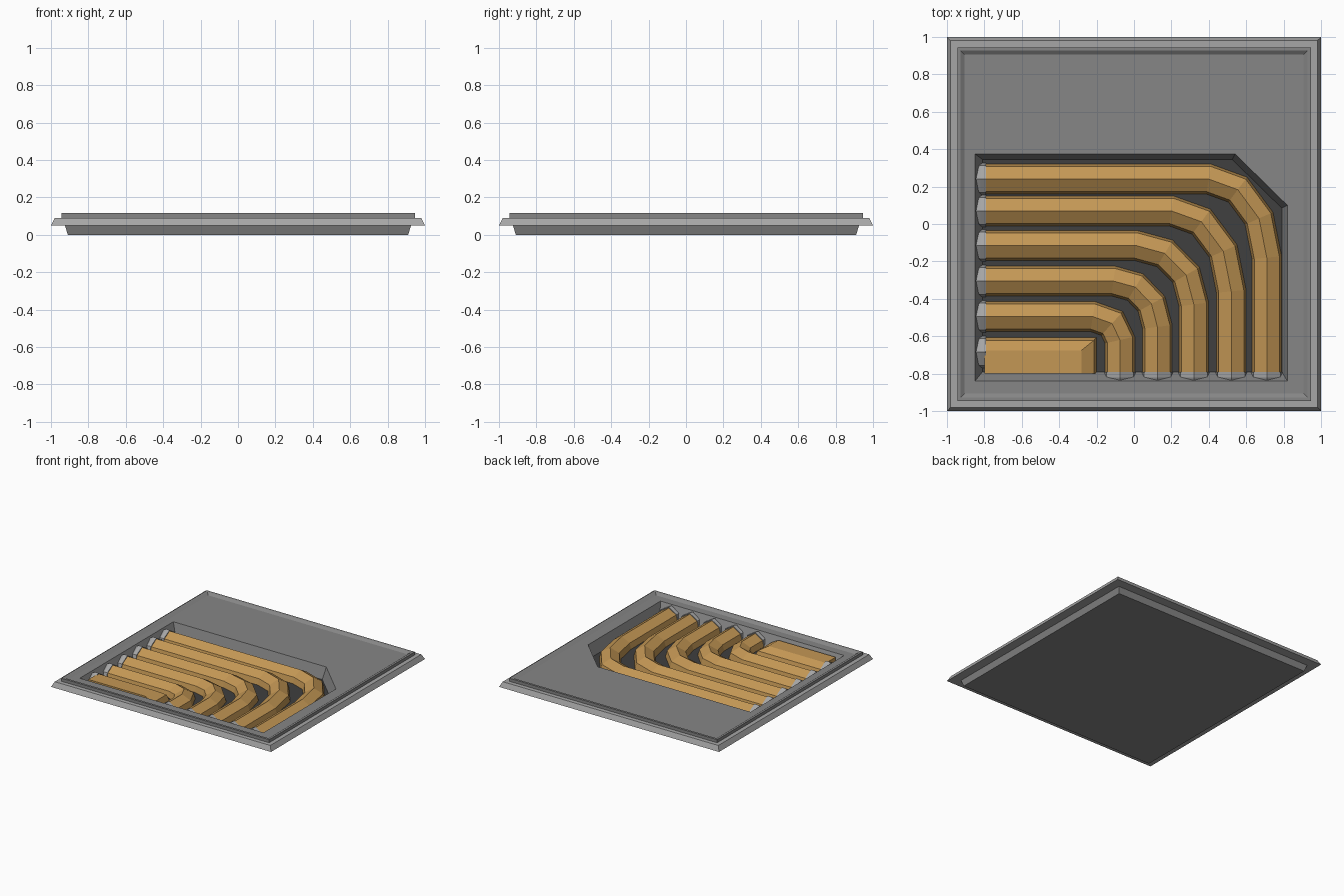
import bpy, bmesh, math
from mathutils import Vector

if "Cube" in bpy.data.objects:
    bpy.data.objects.remove(bpy.data.objects["Cube"])


def mat(name, r, g, b):
    m = bpy.data.materials.new(name)
    m.diffuse_color = (r, g, b, 1)
    m.use_nodes = True
    m.node_tree.nodes["Principled BSDF"].inputs["Base Color"].default_value = m.diffuse_color
    return m


RIM = mat("light_grey", .38, .38, .38)
PANEL = mat("mid_grey", .24, .24, .24)
DARK = mat("dark_grey", .05, .05, .05)
GOLD = mat("gold", .55, .31, .09)


def finish(name, bm, material):
    me = bpy.data.meshes.new(name)
    bm.to_mesh(me)
    bm.free()
    me.materials.append(material)
    ob = bpy.data.objects.new(name, me)
    bpy.context.collection.objects.link(ob)
    return ob


def loft(name, loops, material, first=False, last=False, closed=True):
    """Join matching point loops with quads, optionally capping the ends."""
    bm = bmesh.new()
    rows = [[bm.verts.new(p) for p in lp] for lp in loops]
    n = len(rows[0])
    for a, b in zip(rows, rows[1:]):
        for i in range(n if closed else n - 1):
            j = (i + 1) % n
            bm.faces.new((a[i], a[j], b[j], b[i]))
    if first:
        bm.faces.new(rows[0][::-1])
    if last:
        bm.faces.new(rows[-1])
    if first and last:
        bmesh.ops.recalc_face_normals(bm, faces=bm.faces)
    return finish(name, bm, material)


def square(h, z):
    return [(-h, -h, z), (h, -h, z), (h, h, z), (-h, h, z)]


def at(loop, z):
    return [(x, y, z) for x, y in loop]


# Base tray and stepped rim
loft("base_tray", [square(.91, 0), square(.925, .05)], PANEL, first=True)
loft("rim", [square(h, z) for h, z in
             [(.925, .05), (1, .05), (.98, .09), (.945, .09)]], RIM)
loft("lip", [square(h, z) for h, z in
             [(.945, .09), (.945, .115), (.927, .115), (.905, .1)]], PANEL)

# Top panel with the pit opening cut out
PIT = [(-.85, -.84), (.82, -.84), (.82, .10), (.54, .375), (-.85, .375)]
FLOOR = [(-.81, -.79), (.79, -.79), (.79, .085), (.525, .345), (-.81, .345)]
bm = bmesh.new()
edges = []
for lp in (square(.905, .1), at(PIT, .1)):
    vs = [bm.verts.new(p) for p in lp]
    edges += [bm.edges.new((vs[i - 1], vs[i])) for i in range(len(vs))]
bmesh.ops.triangle_fill(bm, edges=edges, use_beauty=True, normal=(0, 0, 1))
for f in bm.faces:
    f.normal_update()
    if f.normal.z < 0:
        f.normal_flip()
bmesh.ops.dissolve_limit(bm, angle_limit=.01, verts=bm.verts, edges=bm.edges)
finish("top_panel", bm, PANEL)

# Pit walls and dark floor
loft("pit_walls", [at(PIT, .1), at(FLOOR, .004)], PANEL)
loft("pit_floor", [at(FLOOR, .004)], DARK, last=True)

# Pipe cross-section: offset from centre line, height
SECTION = [(-.08, .002), (-.067, .052), (0, .092), (.067, .052), (.08, .002)]


def sweep(name, path, material, scales=None):
    """Sweep the section along a flat path with mitred corners."""
    path = [Vector(p) for p in path]
    loops = []
    for i, p in enumerate(path):
        d0 = (p - path[i - 1]).normalized() if i else None
        d1 = (path[i + 1] - p).normalized() if i < len(path) - 1 else d0
        d0 = d0 or d1
        t = (d0 + d1).normalized()
        k = 1 / t.dot(d1)
        s = scales[i] if scales else 1
        loops.append([(p.x - t.y * o * k * s, p.y + t.x * o * k * s,
                       z * s if z > .01 else z) for o, z in SECTION])
    return loft(name, loops, material, True, True)


def collar(name, x, y, dx, dy):
    pts = [(x + dx * s, y + dy * s) for s in (0, .03, .055)]
    sweep(name, pts, RIM, (1.08, 1.08, .94))


# Bent pipes: row y, bend start x, column x, bend end y, bend segments
PIPES = [(.24, .40, .71, -.18, 3), (.07, .20, .52, -.36, 3),
         (-.115, .01, .32, -.43, 3), (-.305, -.11, .125, -.55, 3),
         (-.495, -.22, -.075, -.62, 2)]
for n, (yr, xs, xc, ye, seg) in enumerate(PIPES, 1):
    path = [(-.80, yr)]
    for i in range(seg + 1):
        a = math.pi / 2 * i / seg
        path.append((xs + (xc - xs) * math.sin(a),
                     ye + (yr - ye) * math.cos(a)))
    path.append((xc, -.80))
    sweep(f"pipe_{n}", path, GOLD)
    collar(f"left_collar_{n}", -.79, yr, -1, 0)
    collar(f"front_collar_{n}", xc, -.79, 0, -1)

# Corner pipe: mitred slab running into the front wall
collar("left_collar_6", -.79, -.685, -1, 0)
loft("corner_pipe", [
    [(-.80, -.80, .002), (-.20, -.80, .002), (-.20, -.605, .002), (-.80, -.605, .002)],
    [(-.80, -.80, .052), (-.215, -.80, .052), (-.215, -.622, .052), (-.80, -.622, .052)],
    [(-.80, -.80, .088), (-.28, -.80, .088), (-.28, -.675, .088), (-.80, -.675, .088)],
], GOLD, True, True)
